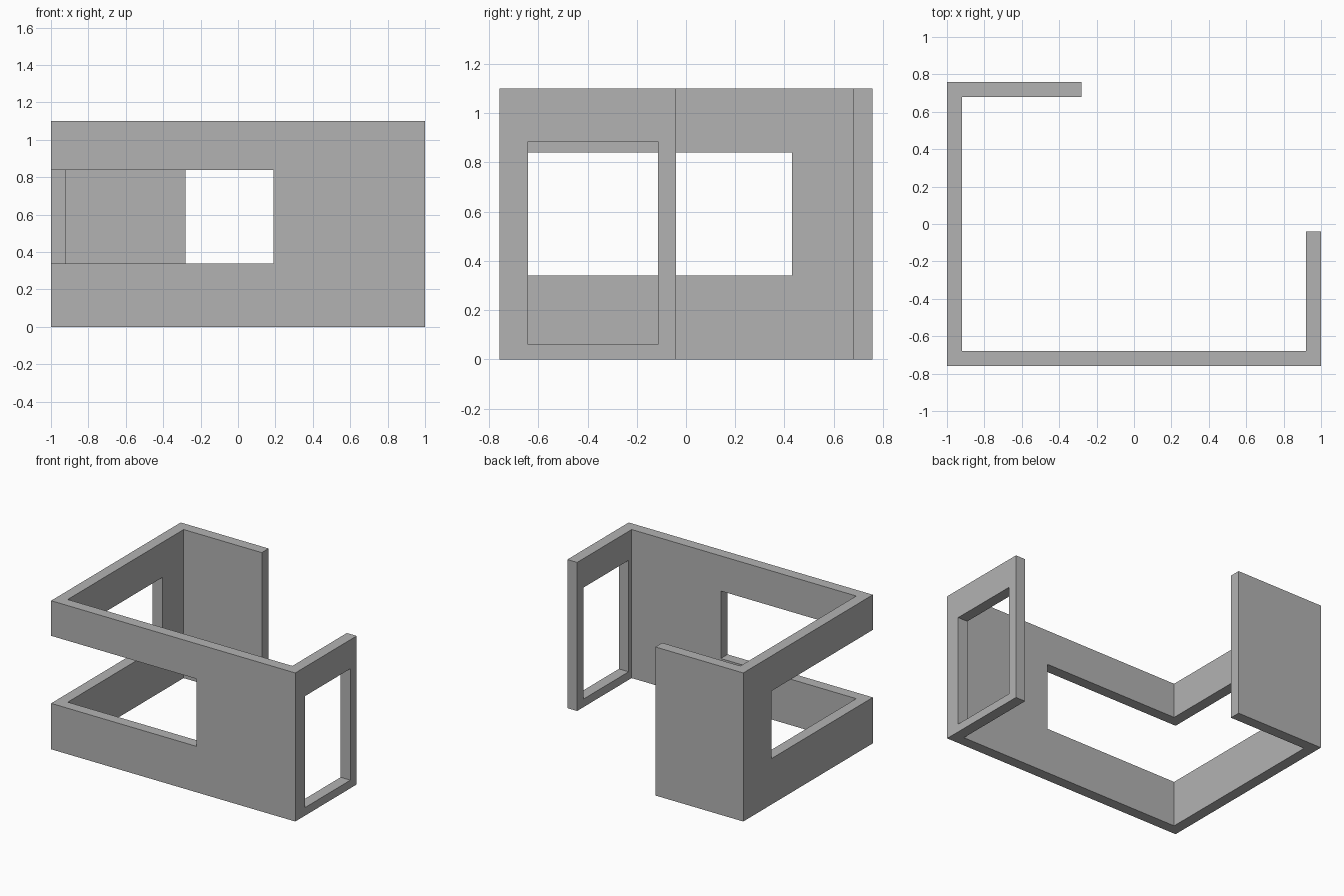
import bpy
import bmesh
from mathutils import Matrix, Vector

cube = bpy.data.objects.get("Cube")
if cube:
    bpy.data.objects.remove(cube, do_unlink=True)

X, Y, HEIGHT, WALL = 1.0, 0.758, 1.1, 0.08
BACK_END, RIGHT_END = -0.28, -0.04     # free ends of the open wall run

grey = bpy.data.materials.new("plain grey")
grey.use_nodes = True
colour = (0.45, 0.45, 0.45, 1)
grey.diffuse_color = colour
grey.node_tree.nodes["Principled BSDF"].inputs["Base Color"].default_value = colour


def add_object(name, bm):
    bmesh.ops.recalc_face_normals(bm, faces=bm.faces)
    mesh = bpy.data.meshes.new(name)
    bm.to_mesh(mesh)
    bm.free()
    obj = bpy.data.objects.new(name, mesh)
    bpy.context.collection.objects.link(obj)
    mesh.materials.append(grey)
    return obj


def cut_opening(target, name, low, high):
    """Cut a box-shaped opening between two corners."""
    low, high = Vector(low), Vector(high)
    bm = bmesh.new()
    bmesh.ops.create_cube(bm, size=1, matrix=Matrix.Translation((low + high) / 2)
                          @ Matrix.Diagonal((*(high - low), 1)))
    cutter = add_object(name, bm)
    cutter.hide_render = True
    mod = target.modifiers.new(name, 'BOOLEAN')
    mod.operation = 'DIFFERENCE'
    mod.solver = 'EXACT'
    mod.object = cutter
    bpy.context.view_layer.objects.active = target
    bpy.ops.object.modifier_apply(modifier=name)
    bpy.data.objects.remove(cutter, do_unlink=True)


# Wall run: floor plan outline raised to full height
xi, yi = X - WALL, Y - WALL
plan = [(BACK_END, Y), (-X, Y), (-X, -Y), (X, -Y), (X, RIGHT_END),
        (xi, RIGHT_END), (xi, -yi), (-xi, -yi), (-xi, yi), (BACK_END, yi)]
bm = bmesh.new()
floor = bm.faces.new([bm.verts.new((x, y, 0)) for x, y in plan])
raised = bmesh.ops.extrude_face_region(bm, geom=[floor], use_keep_orig=True)
bmesh.ops.translate(bm, vec=(0, 0, HEIGHT),
                    verts=[v for v in raised["geom"] if isinstance(v, bmesh.types.BMVert)])
walls = add_object("walls", bm)

# Wide window wrapping the front corner, and framed doorway in the short wall
cut_opening(walls, "corner_window", (-X - 0.1, -Y - 0.1, 0.34), (0.19, 0.43, 0.84))
cut_opening(walls, "doorway", (xi - 0.1, -0.643, 0.06), (X + 0.1, -0.113, 0.885))
